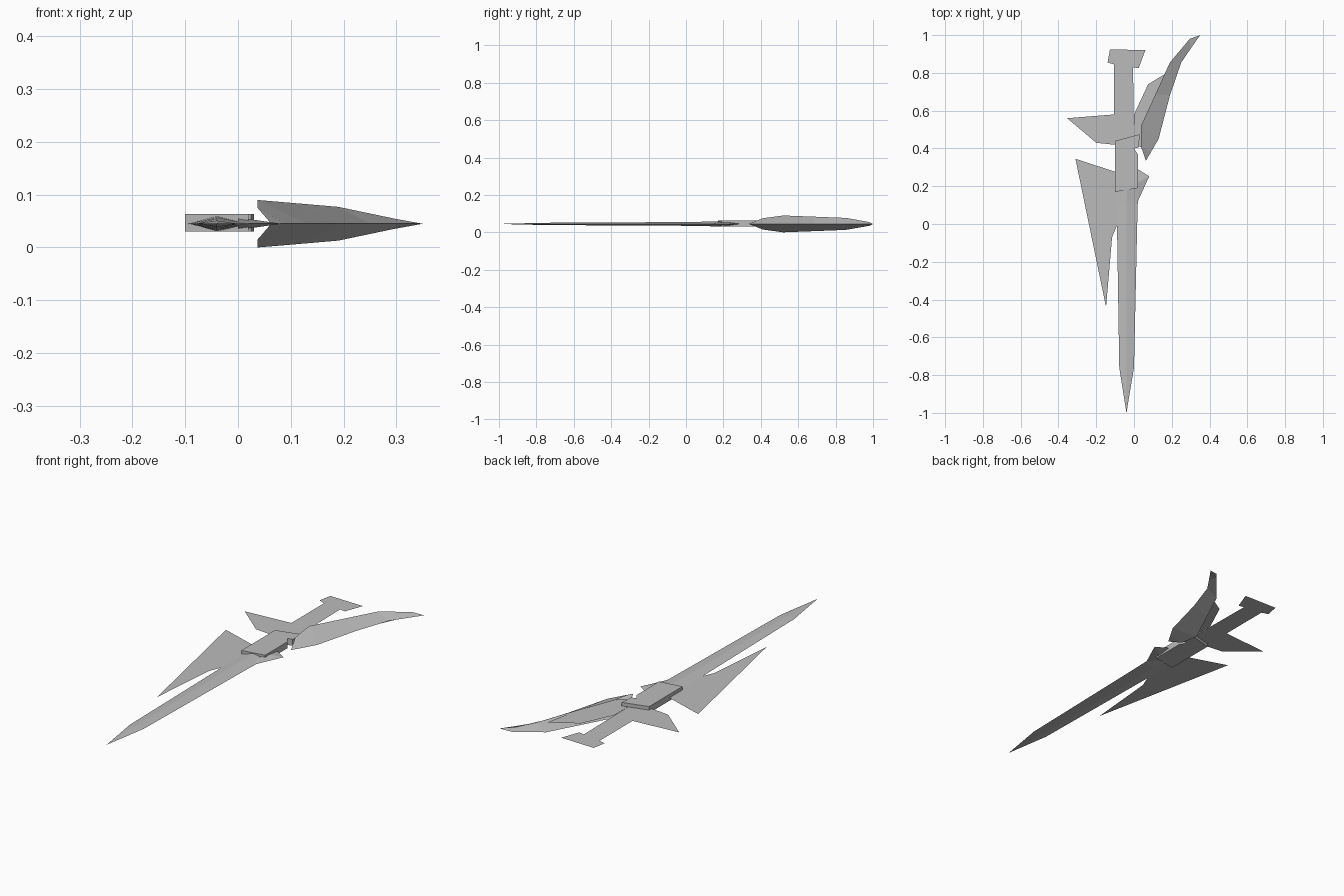
import bpy
import bmesh

cube = bpy.data.objects.get("Cube")
if cube:
    bpy.data.objects.remove(cube, do_unlink=True)

MID = 0.045  # height of the flat middle plane

grey = bpy.data.materials.new("plain_grey")
grey.use_nodes = True
colour = (0.5, 0.5, 0.5, 1)
grey.diffuse_color = colour
grey.node_tree.nodes["Principled BSDF"].inputs["Base Color"].default_value = colour


def finish(name, bm, solid=False):
    """Turn a bmesh into a flat shaded grey object."""
    bmesh.ops.remove_doubles(bm, verts=bm.verts, dist=1e-5)
    if solid:
        bmesh.ops.recalc_face_normals(bm, faces=bm.faces)
    mesh = bpy.data.meshes.new(name)
    bm.to_mesh(mesh)
    bm.free()
    mesh.materials.append(grey)
    ob = bpy.data.objects.new(name, mesh)
    bpy.context.collection.objects.link(ob)
    return ob


def sheet(name, outline):
    """Paper-thin plate lying in the middle plane, facing up."""
    bm = bmesh.new()
    face = bm.faces.new([bm.verts.new((x, y, MID)) for x, y in outline])
    face.normal_update()
    if face.normal.z < 0:
        face.normal_flip()
    return finish(name, bm)


def loft(name, rows, solid=True):
    """Skin a list of equally long point rows, each row a closed loop or an open strip."""
    bm = bmesh.new()
    verts = [[bm.verts.new(p) for p in row] for row in rows]
    n = len(rows[0])
    for a, b in zip(verts, verts[1:]):
        for i in range(n if solid else n - 1):
            j = (i + 1) % n
            bm.faces.new((a[i], a[j], b[j], b[i]))
    if solid:
        bm.faces.new(verts[-1])
    bmesh.ops.dissolve_degenerate(bm, dist=1e-5, edges=bm.edges)
    return finish(name, bm, True)


# Long blade with a diamond section: y, left x, right x, half height
blade_sections = [
    (-1.0, -0.0402, -0.0398, 0.0002),
    (-0.76, -0.078, 0.0, 0.006),
    (0.0, -0.09, 0.017, 0.010),
    (0.11, -0.092, 0.02, 0.012),
    (0.22, -0.095, 0.02, 0.015),
]
loft("blade", [[(l, y, MID), (-0.04, y, MID + h), (r, y, MID), (-0.04, y, MID - h)]
               for y, l, r, h in blade_sections])

# Central block between blade and grip
bm = bmesh.new()
block_outline = [(-0.1, 0.17), (0.02, 0.19), (0.02, 0.37), (0.0, 0.40),
                 (0.025, 0.405), (0.03, 0.475), (-0.1, 0.44)]
base = bm.faces.new([bm.verts.new((x, y, 0.03)) for x, y in block_outline])
top = bmesh.ops.extrude_face_region(bm, geom=[base])
bmesh.ops.translate(bm, vec=(0, 0, 0.033),
                    verts=[v for v in top["geom"] if isinstance(v, bmesh.types.BMVert)])
finish("central_block", bm, True)

# Flat side fin on the right of the blade
sheet("side_fin", [(-0.31, 0.345), (-0.095, 0.275), (-0.04, 0.28), (-0.04, 0.10),
                   (-0.063, 0.058), (-0.116, -0.07), (-0.148, -0.44)])

# Short tapered spur on the other side
loft("spur", [
    [(0.0, 0.29, MID), (0.0, 0.22, MID + 0.012), (0.0, 0.09, MID), (0.0, 0.22, MID - 0.012)],
    [(0.02, 0.29, MID), (0.02, 0.22, MID + 0.009), (0.02, 0.12, MID), (0.02, 0.22, MID - 0.009)],
    [(0.08, 0.253, MID), (0.08, 0.252, MID + 0.0003), (0.08, 0.251, MID), (0.08, 0.252, MID - 0.0003)],
])

# Flat grip with its pommel
sheet("grip", [(-0.105, 0.42), (0.0, 0.42), (-0.005, 0.83), (0.025, 0.825), (0.06, 0.92),
               (-0.127, 0.925), (-0.14, 0.855), (-0.105, 0.845)])

# Flat cross guards either side of the grip
sheet("right_guard", [(-0.105, 0.58), (-0.354, 0.56), (-0.2, 0.43), (-0.105, 0.42)])
sheet("left_guard", [(0.0, 0.58), (0.075, 0.74), (0.207, 0.82), (0.18, 0.68),
                     (0.12, 0.47), (0.06, 0.40), (0.0, 0.42)])

# Curved wing: two shells joined along a keel and open on the inner side
rim = [(0.063, 0.335, 0.0), (0.037, 0.41, 0.03), (0.037, 0.52, 0.045),
       (0.19, 0.855, 0.032), (0.295, 0.98, 0.010), (0.35, 1.0, 0.0)]
keel = [(0.063, 0.335), (0.09, 0.381), (0.13, 0.45), (0.25, 0.855), (0.30, 0.928), (0.35, 1.0)]
keel_bulge = (0.19, 0.68)
rim.insert(3, (0.114, 0.688, 0.0385))
keel.insert(3, keel_bulge)
for name, side in (("wing_upper_shell", 1), ("wing_lower_shell", -1)):
    bm = bmesh.new()
    outer = [bm.verts.new((x, y, MID)) for x, y in keel]
    inner = [bm.verts.new((x, y, MID + side * h)) for x, y, h in rim]
    last = len(rim) - 2
    for i in range(last + 1):
        if i == 0:
            loop = [outer[0], outer[1], inner[1]]
        elif i == last:
            loop = [outer[i], outer[i + 1], inner[i]]
        else:
            loop = [outer[i], outer[i + 1], inner[i + 1], inner[i]]
        face = bm.faces.new(loop)
        face.normal_update()
        if face.normal.z * side < 0:
            face.normal_flip()
    for v in [v for v in bm.verts if not v.link_faces]:
        bm.verts.remove(v)
    finish(name, bm)
